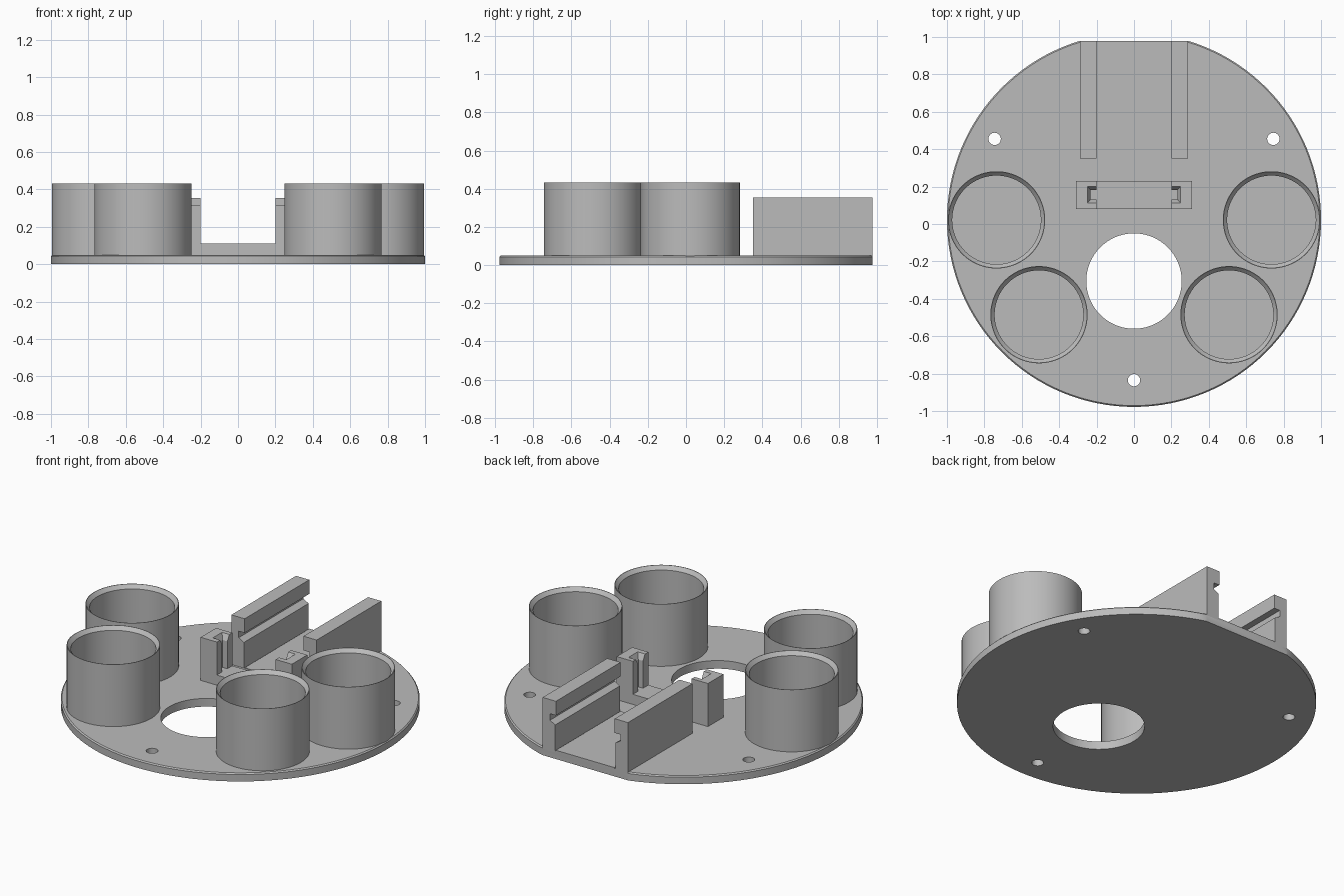
import bpy, bmesh, math
from mathutils import Vector

if "Cube" in bpy.data.objects:
    bpy.data.objects.remove(bpy.data.objects["Cube"])

grey = bpy.data.materials.new("plain grey")
grey.use_nodes = True
grey.diffuse_color = (0.5, 0.5, 0.5, 1)
grey.node_tree.nodes["Principled BSDF"].inputs["Base Color"].default_value = (0.5, 0.5, 0.5, 1)

T = 0.05          # plate thickness
CY = 0.022        # plate centre
BACK = 0.978      # flat back edge


def finish(name, bm):
    bmesh.ops.recalc_face_normals(bm, faces=bm.faces)
    me = bpy.data.meshes.new(name)
    bm.to_mesh(me)
    bm.free()
    me.materials.append(grey)
    ob = bpy.data.objects.new(name, me)
    bpy.context.collection.objects.link(ob)
    return ob


def extrude(name, points, direction):
    """Prism from a closed outline."""
    bm = bmesh.new()
    face = bm.faces.new([bm.verts.new(p) for p in points])
    new = bmesh.ops.extrude_face_region(bm, geom=[face])["geom"]
    verts = [g for g in new if isinstance(g, bmesh.types.BMVert)]
    bmesh.ops.translate(bm, verts=verts, vec=Vector(direction))
    return finish(name, bm)


def lathe(name, profile, x, y, n=96):
    """Solid of revolution; radius 0 becomes a pole."""
    bm = bmesh.new()
    vs = [bm.verts.new((r, 0, z)) for r, z in profile]
    es = [bm.edges.new(p) for p in zip(vs, vs[1:])]
    bmesh.ops.spin(bm, geom=vs + es, cent=(0, 0, 0), axis=(0, 0, 1),
                   angle=math.tau, steps=n, use_duplicate=False)
    bmesh.ops.remove_doubles(bm, verts=bm.verts, dist=1e-5)
    bmesh.ops.translate(bm, verts=bm.verts, vec=(x, y, 0))
    return finish(name, bm)


def frustum(name, low, high, z0, z1):
    """Block between two rectangles given as x0, x1, y0, y1."""
    bm = bmesh.new()
    rings = []
    for (x0, x1, y0, y1), z in ((low, z0), (high, z1)):
        rings.append([bm.verts.new(p) for p in
                      ((x0, y0, z), (x1, y0, z), (x1, y1, z), (x0, y1, z))])
    a, b = rings
    bm.faces.new(a)
    bm.faces.new(b)
    for i in range(4):
        j = (i + 1) % 4
        bm.faces.new((a[i], a[j], b[j], b[i]))
    return finish(name, bm)


def cut(target, cutters):
    for c in cutters:
        m = target.modifiers.new("cut", "BOOLEAN")
        m.operation, m.solver, m.object = "DIFFERENCE", "EXACT", c
        c.hide_render = True
        bpy.context.view_layer.objects.active = target
        bpy.ops.object.modifier_apply(modifier=m.name)
        bpy.data.objects.remove(c)


def smooth(ob):
    bpy.ops.object.select_all(action="DESELECT")
    ob.select_set(True)
    bpy.context.view_layer.objects.active = ob
    bpy.ops.object.shade_smooth_by_angle(angle=math.radians(30))


# Round base plate with a slightly bevelled top rim
plate = lathe("base_plate", [(0, 0), (1, 0), (1, T - 0.007), (0.993, T), (0, T)], 0, CY, 128)
holes = [(0, -0.305, 0.255, 96)]
holes += [(x, y, 0.033, 32) for x, y in ((-0.745, 0.455), (0.745, 0.455), (0, -0.835))]
cutters = [lathe("hole_cutter", [(0, -0.1), (r, -0.1), (r, 0.2), (0, 0.2)], x, y, n)
           for x, y, r, n in holes]
cutters.append(frustum("flat_cutter", (-1, 1, BACK, 2), (-1, 1, BACK, 2), -0.1, 0.2))
cut(plate, cutters)
smooth(plate)

# Four open cups with chamfered mouths
cup_profile = [(0, T - 0.01), (0.26, T - 0.01), (0.26, 0.432), (0.257, 0.432),
               (0.237, 0.41), (0.237, T + 0.001), (0, T + 0.001)]
for side, sx in (("left", 1), ("right", -1)):
    for place, x, y in (("rear", 0.735, 0.022), ("front", 0.508, -0.485)):
        smooth(lathe(f"{place}_{side}_cup", cup_profile, sx * x, y))

# Rear channel: thin floor and two grooved rails
FRONT, TOP = 0.35, 0.355
floor = (-0.2, 0.2, FRONT, BACK)
frustum("channel_floor", floor, floor, T - 0.01, T + 0.004)
rail_profile = [(0.29, T - 0.01), (0.29, TOP), (0.2, TOP), (0.2, 0.268), (0.24, 0.268),
                (0.24, 0.228), (0.205, 0.208), (0.205, T - 0.01)]
for side, sx in (("left", 1), ("right", -1)):
    extrude(f"{side}_rail", [(sx * x, FRONT, z) for x, z in rail_profile],
            (0, BACK - FRONT, 0))

# Cross bracket: U-shaped block with a funnelled slot in each post
BAR, POST = 0.112, 0.315
u_shape = [(-0.31, T - 0.01), (0.31, T - 0.01), (0.31, POST), (0.2, POST),
           (0.2, BAR), (-0.2, BAR), (-0.2, POST), (-0.31, POST)]
bracket = extrude("cross_bracket", [(x, 0.08, z) for x, z in u_shape], (0, 0.15, 0))
slots = []
for sx in (1, -1):
    def box(outer, y0, y1):
        return (*sorted((sx * 0.15, sx * outer)), y0, y1)
    slim, wide = box(0.232, 0.132, 0.182), box(0.25, 0.112, 0.202)
    slots.append(frustum("slot_cutter", slim, slim, BAR, 0.4))
    slots.append(frustum("funnel_cutter", slim, wide, POST - 0.035, POST + 0.0005))
cut(bracket, slots)
